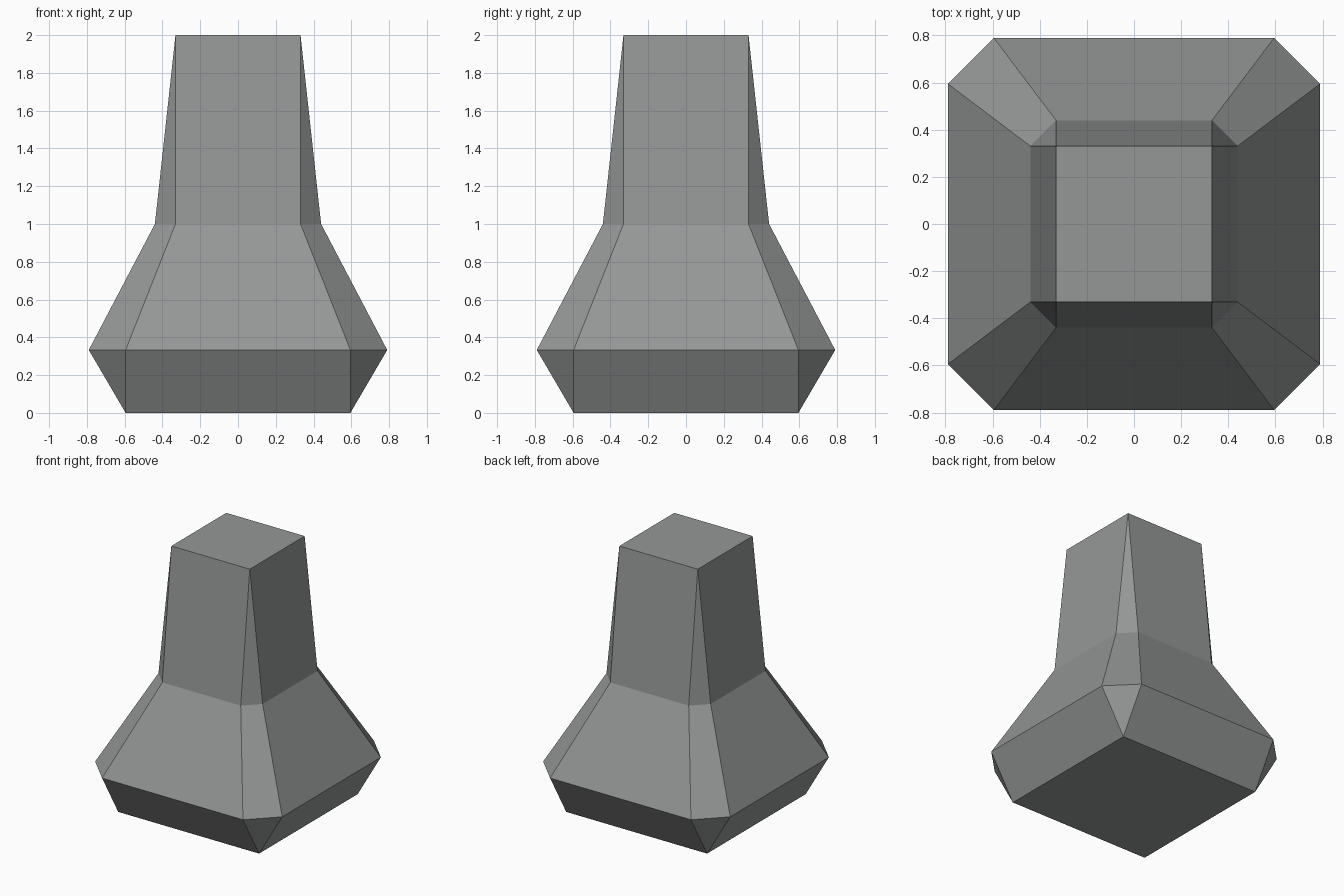
import bpy, bmesh

if "Cube" in bpy.data.objects:
    bpy.data.objects.remove(bpy.data.objects["Cube"])

grey = bpy.data.materials.new("stone grey")
grey.diffuse_color = (0.30, 0.31, 0.31, 1)
grey.use_nodes = True
grey.node_tree.nodes["Principled BSDF"].inputs["Base Color"].default_value = grey.diffuse_color

# Cross-sections: (height, half width of flat side, distance of side from axis)
SECTIONS = [(0, 0.595, 0.595), (0.333, 0.595, 0.79), (1.0, 0.331, 0.44), (2.0, 0.331, 0.331)]


def ring(bm, z, a, b):
    """Eight points: a square with cut corners (cut has no size when a == b)."""
    pts = [(a, -b), (b, -a), (b, a), (a, b), (-a, b), (-b, a), (-b, -a), (-a, -b)]
    return [bm.verts.new((x, y, z)) for x, y in pts]


# Faceted pedestal: bridge the sections, close the ends, merge the pinched corners
bm = bmesh.new()
rings = [ring(bm, *s) for s in SECTIONS]
for low, high in zip(rings, rings[1:]):
    for i in range(8):
        j = (i + 1) % 8
        bm.faces.new((low[i], low[j], high[j], high[i]))
bm.faces.new(rings[0][::-1])
bm.faces.new(rings[-1])
bmesh.ops.remove_doubles(bm, verts=bm.verts, dist=0.001)
bmesh.ops.recalc_face_normals(bm, faces=bm.faces)

mesh = bpy.data.meshes.new("pedestal")
bm.to_mesh(mesh)
bm.free()
mesh.materials.append(grey)
bpy.context.collection.objects.link(bpy.data.objects.new("pedestal", mesh))
